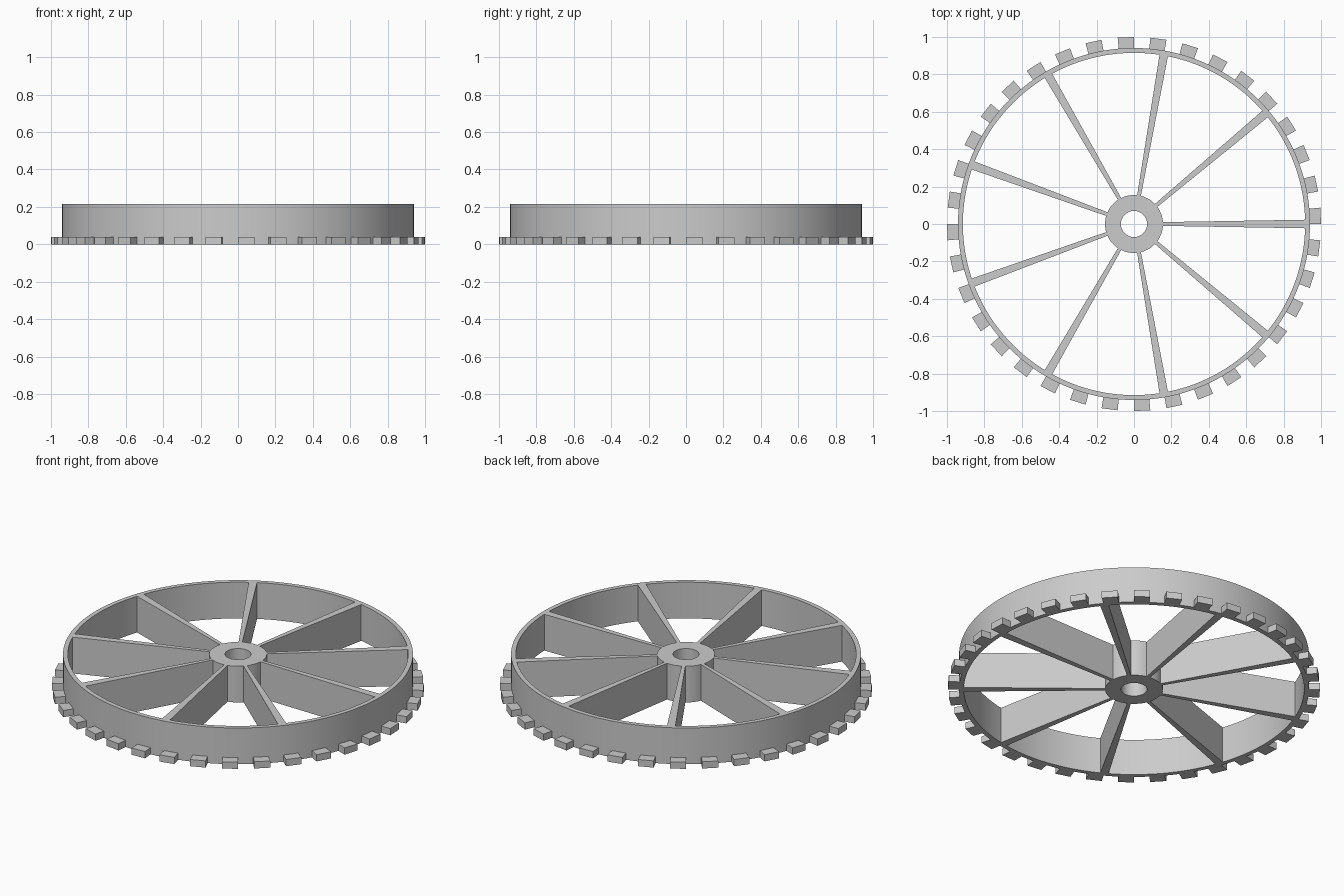
import bpy
import bmesh
from math import cos, sin, tau, radians

if "Cube" in bpy.data.objects:
    bpy.data.objects.remove(bpy.data.objects["Cube"], do_unlink=True)

HEIGHT = 0.215
TOOTH_HEIGHT = 0.04
RIM_OUTER, RIM_INNER = 0.941, 0.915
HUB_OUTER, HUB_INNER = 0.155, 0.07
SPOKES, TEETH = 9, 36

grey = bpy.data.materials.new("plain grey")
grey.use_nodes = True
colour = (0.6, 0.6, 0.6, 1)
grey.diffuse_color = colour
grey.node_tree.nodes["Principled BSDF"].inputs["Base Color"].default_value = colour


def polar(radius, angle, z=0):
    return (radius * cos(angle), radius * sin(angle), z)


def finish(name, bm, smooth=False):
    """Turn a bmesh into a named grey object."""
    bmesh.ops.recalc_face_normals(bm, faces=bm.faces)
    mesh = bpy.data.meshes.new(name)
    bm.to_mesh(mesh)
    bm.free()
    mesh.materials.append(grey)
    obj = bpy.data.objects.new(name, mesh)
    bpy.context.collection.objects.link(obj)
    if smooth:
        bpy.ops.object.select_all(action="DESELECT")
        obj.select_set(True)
        bpy.context.view_layer.objects.active = obj
        bpy.ops.object.shade_smooth_by_angle(angle=radians(30))
    return obj


def ring(name, outer, inner, segments):
    """Spin a rectangular profile into a closed tube."""
    bm = bmesh.new()
    profile = [(inner, 0), (outer, 0), (outer, HEIGHT), (inner, HEIGHT)]
    loops = [[bm.verts.new(polar(r, tau * i / segments, z)) for r, z in profile]
             for i in range(segments)]
    for i, a in enumerate(loops):
        b = loops[(i + 1) % segments]
        for j in range(4):
            k = (j + 1) % 4
            bm.faces.new((a[j], b[j], b[k], a[k]))
    return finish(name, bm, smooth=True)


def prism(bm, outline, height):
    """Add an upright block with the given floor outline."""
    base = bm.faces.new([bm.verts.new(p) for p in outline])
    bmesh.ops.solidify  # keep extrusion explicit below
    top = [bm.verts.new((x, y, height)) for x, y, _ in outline]
    bottom = list(base.verts)
    bm.faces.new(top)
    for i in range(len(top)):
        k = (i + 1) % len(top)
        bm.faces.new((bottom[i], bottom[k], top[k], top[i]))


# Outer rim and centre hub
ring("rim", RIM_OUTER, RIM_INNER, 144)
ring("hub", HUB_OUTER, HUB_INNER, 64)

# Spokes widen from the hub to the rim
bm = bmesh.new()
for n in range(SPOKES):
    a = tau * n / SPOKES
    outline = []
    for r, w in ((0.145, -0.01), (0.925, -0.023), (0.925, 0.023), (0.145, 0.01)):
        outline.append((r * cos(a) - w * sin(a), r * sin(a) + w * cos(a), 0))
    prism(bm, outline, HEIGHT)
finish("spokes", bm)

# Teeth around the foot of the rim, each half a pitch wide
bm = bmesh.new()
pitch = tau / TEETH
for n in range(TEETH):
    start, end = pitch * n, pitch * (n + 0.5)
    prism(bm, [polar(0.93, start), polar(1, start), polar(1, end), polar(0.93, end)],
          TOOTH_HEIGHT)
finish("teeth", bm)
